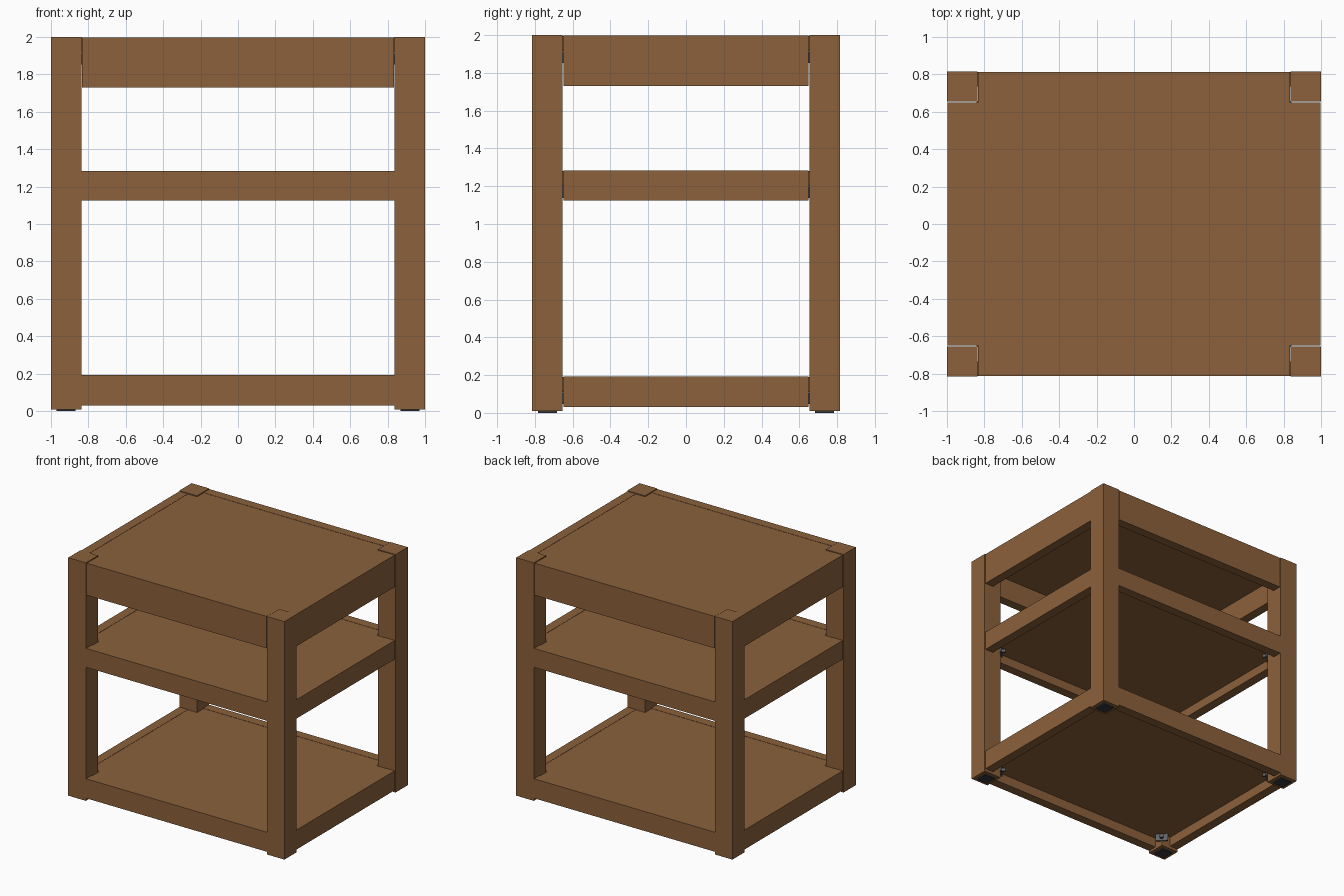
import bpy, math
from mathutils import Matrix

if "Cube" in bpy.data.objects:
    bpy.data.objects.remove(bpy.data.objects["Cube"], do_unlink=True)


def material(name, rgb):
    m = bpy.data.materials.new(name)
    m.use_nodes = True
    m.diffuse_color = (*rgb, 1)
    m.node_tree.nodes["Principled BSDF"].inputs["Base Color"].default_value = (*rgb, 1)
    return m


wood = material("brown wood", (0.26, 0.12, 0.043))
rubber = material("dark rubber", (0.035, 0.038, 0.042))
metal = material("grey metal", (0.12, 0.13, 0.14))


def box(name, low, high, mat):
    """Box between two opposite corners."""
    bpy.ops.mesh.primitive_cube_add(size=1)
    ob = bpy.context.object
    ob.name = name
    size = [b - a for a, b in zip(low, high)]
    mid = [(a + b) / 2 for a, b in zip(low, high)]
    ob.data.transform(Matrix.Diagonal((*size, 1)))
    ob.location = mid
    ob.data.materials.append(mat)
    return ob


def panel(name, top, thick):
    """Board with square notches at the corners to clear the legs."""
    xo, xi, yo, yi = RAIL_X, LEG_X - GAP, RAIL_Y, LEG_Y - GAP
    quarter = [(xo, yi), (xi, yi), (xi, yo)]
    outline = quarter + [(-x, y) for x, y in reversed(quarter)]
    outline += [(-x, -y) for x, y in outline]
    n = len(outline)
    verts = [(x, y, z) for z in (top - thick, top) for x, y in outline]
    faces = [tuple(reversed(range(n))), tuple(range(n, 2 * n))]
    faces += [(i, (i + 1) % n, (i + 1) % n + n, i + n) for i in range(n)]
    me = bpy.data.meshes.new(name)
    me.from_pydata(verts, [], faces)
    me.materials.append(wood)
    ob = bpy.data.objects.new(name, me)
    bpy.context.collection.objects.link(ob)


# Shared dimensions: outer size, inner leg corner, inner rail faces
OUT_X, OUT_Y = 1.0, 0.815
LEG_X, LEG_Y = 0.837, 0.653
RAIL_X, RAIL_Y = 0.918, 0.734
GAP, INSET, FOOT = 0.005, 0.004, 0.01
LEVELS = {"bottom": (0.03, 0.193), "middle": (1.125, 1.283), "top": (1.73, 1.997)}

# Legs with small pads underneath
for sy, front in ((-1, "front"), (1, "back")):
    for sx, side in ((-1, "right"), (1, "left")):
        xs = sorted((sx * LEG_X, sx * OUT_X))
        ys = sorted((sy * LEG_Y, sy * OUT_Y))
        box(f"{front}_{side}_leg", (xs[0], ys[0], FOOT), (xs[1], ys[1], 2), wood)
        cx, cy, r = sum(xs) / 2, sum(ys) / 2, 0.05
        box(f"{front}_{side}_foot_pad", (cx - r, cy - r, 0), (cx + r, cy + r, FOOT), rubber)

for level, (low, high) in LEVELS.items():
    # Rails between the legs
    for s, fb, lr in ((-1, "front", "right"), (1, "back", "left")):
        end = LEG_X - (GAP if level == "top" else 0)
        ys = sorted((s * RAIL_Y, s * (OUT_Y - INSET)))
        box(f"{level}_{fb}_rail", (-end, ys[0], low), (end, ys[1], high), wood)
        end = LEG_Y - GAP
        xs = sorted((s * RAIL_X, s * (OUT_X - INSET)))
        box(f"{level}_{lr}_rail", (xs[0], -end, low), (xs[1], end, high), wood)

    # Shelf board set between the rails
    thick = 0.08
    panel(f"{level}_panel", high - 0.002, thick)

    # Corner brackets and bolts under the board, against each leg
    z = high - thick - 0.035
    for sx in (-1, 1):
        for sy in (-1, 1):
            angle = math.atan2(sy, sx)
            plate = box(f"{level}_bracket", (-0.006, -0.05, -0.03), (0.006, 0.05, 0.03), metal)
            plate.location = (sx * (LEG_X - 0.004), sy * (LEG_Y - 0.004), z)
            plate.rotation_euler.z = angle
            bpy.ops.mesh.primitive_cylinder_add(
                vertices=12, radius=0.016, depth=0.03,
                location=(sx * (LEG_X - 0.018), sy * (LEG_Y - 0.018), z),
                rotation=(0, math.pi / 2, angle))
            bolt = bpy.context.object
            bolt.name = f"{level}_bolt"
            bolt.data.materials.append(metal)
            bpy.ops.object.shade_smooth_by_angle()
